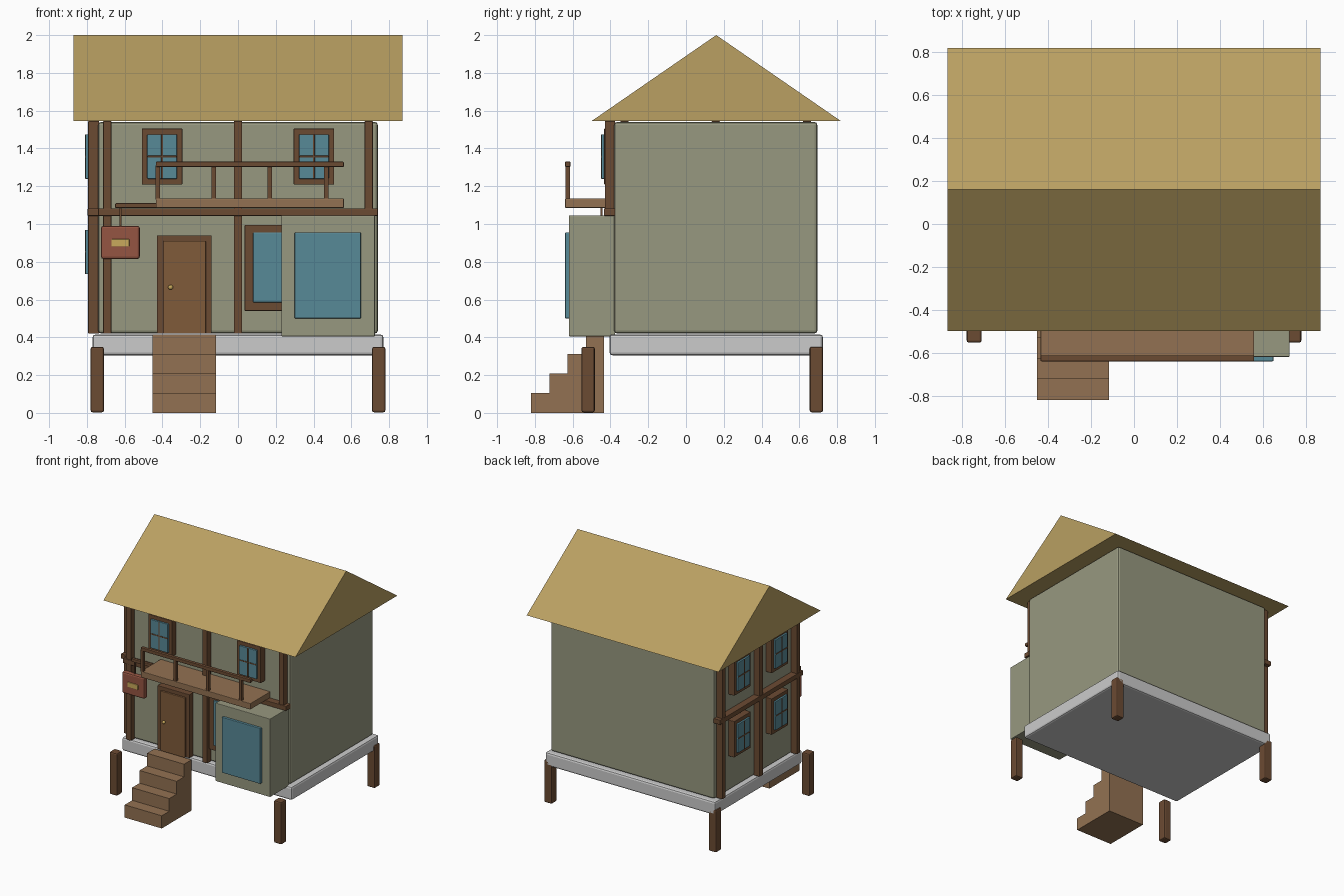
import bpy, bmesh
from mathutils import Matrix

if "Cube" in bpy.data.objects:
    bpy.data.objects.remove(bpy.data.objects["Cube"])


def material(name, r, g, b):
    m = bpy.data.materials.new(name)
    m.diffuse_color = [(c / 255) ** 2.2 for c in (r, g, b)] + [1]
    m.use_nodes = True
    m.node_tree.nodes["Principled BSDF"].inputs["Base Color"].default_value = m.diffuse_color
    return m


PLASTER = material("plaster", 150, 151, 127)
TIMBER = material("timber", 107, 76, 54)
PLANK = material("plank", 145, 113, 83)
DOOR = material("door_wood", 127, 91, 60)
THATCH = material("thatch", 184, 158, 98)
GLASS = material("glass", 88, 136, 150)
SIGN = material("sign_red", 148, 86, 68)
BRASS = material("brass", 200, 168, 92)


def finish(name, bm, mat, bevel=0):
    me = bpy.data.meshes.new(name)
    bm.to_mesh(me)
    bm.free()
    ob = bpy.data.objects.new(name, me)
    bpy.context.collection.objects.link(ob)
    if mat:
        me.materials.append(mat)
    if bevel:
        mod = ob.modifiers.new("bevel", 'BEVEL')
        mod.width, mod.segments = bevel, 2
    return ob


def box(name, x, y, z, mat=None, bevel=0.004):
    """Box from (min, max) ranges on each axis."""
    bm = bmesh.new()
    bmesh.ops.create_cube(bm, size=1)
    for v in bm.verts:
        v.co = [(a + b) / 2 + c * (b - a) for (a, b), c in zip((x, y, z), v.co)]
    return finish(name, bm, mat, bevel)


def around(c, w):
    return (c - w / 2, c + w / 2)


# Stone base, walls and stilts
box("foundation", (-.77, .77), (-.405, .725), (.305, .415), None, .015)
box("walls", (-.74, .74), (-.38, .695), (.42, 1.54), PLASTER, .015)
for sx in (-1, 1):
    for label, y in (("front", -.518), ("back", .69)):
        box(label + "_stilt", around(sx * .745, .07), around(y, .07), (.003, .35), TIMBER, .01)

# Gabled roof prism
bm = bmesh.new()
tri = [bm.verts.new((-.87, y, z)) for y, z in ((-.5, 1.545), (.82, 1.545), (.16, 2))]
face = bm.faces.new(tri)
side = bmesh.ops.extrude_face_region(bm, geom=[face])["geom"]
bmesh.ops.translate(bm, vec=(1.74, 0, 0), verts=[g for g in side if isinstance(g, bmesh.types.BMVert)])
bmesh.ops.recalc_face_normals(bm, faces=bm.faces)
finish("roof", bm, THATCH)

# Timber framing on the front and left walls
for x in (-.692, 0, .692):
    box("front_timber", around(x, .044), (-.43, -.375), (.42, 1.545), TIMBER)
box("front_crossbeam", (-.74, .74), (-.435, -.375), (1.043, 1.082), TIMBER)
for y in (-.325, .157, .64):
    box("side_timber", (-.793, -.735), around(y, .044), (.42, 1.545), TIMBER)
box("side_crossbeam", (-.796, -.735), (-.38, .695), (1.043, 1.082), TIMBER)


# Paned window: depth is measured outwards from the wall
def window(u, z, on_side=False):
    def part(name, du, w, zc, h, depth, mat):
        if on_side:
            box(name, (-.74 - depth, -.735), around(u + du, w), around(zc, h), mat, .003)
        else:
            box(name, around(u + du, w), (-.38 - depth, -.375), around(zc, h), mat, .003)
    part("window_frame", 0, .215, z, .295, .053, TIMBER)
    part("window_glass", 0, .157, z, .235, .068, GLASS)
    part("window_mullion", 0, .01, z, .235, .071, TIMBER)
    part("window_muntin", 0, .157, z, .01, .071, TIMBER)


for x in (-.402, .402):
    window(x, 1.357)
for y in (-.085, .4):
    for z in (.852, 1.357):
        window(y, z, True)

# Wide ground-floor window and the bay standing before it
box("shop_window_frame", (.035, .65), (-.425, -.375), (.54, .995), TIMBER)
box("shop_window_glass", (.08, .605), (-.435, -.38), (.585, .955), GLASS)
box("bay", (.23, .725), (-.62, -.375), (.405, 1.045), PLASTER)
box("bay_glass", (.30, .65), (-.64, -.61), (.50, .955), GLASS)

# Door with knob
box("door_frame", (-.43, -.14), (-.43, -.375), (.42, .94), TIMBER)
box("door", (-.395, -.17), (-.445, -.38), (.42, .91), DOOR)
bm = bmesh.new()
bmesh.ops.create_uvsphere(bm, u_segments=12, v_segments=8, radius=.013,
                          matrix=Matrix.Translation((-.357, -.452, .665)))
for f in bm.faces:
    f.smooth = True
finish("door_knob", bm, BRASS)

# Entrance steps
for i in range(4):
    y = -.82 + i * .0965
    box("step", (-.453, -.117), (y, y + .0965), (0, .104 * (i + 1)), PLANK, 0)

# Balcony
box("balcony_floor", (-.435, .56), (-.64, -.38), (1.085, 1.135), PLANK)
box("balcony_rail", (-.435, .56), (-.64, -.612), (1.302, 1.33), TIMBER)
for i in range(4):
    box("baluster", around(-.425 + i * .297, .024), around(-.626, .024), (1.13, 1.31), TIMBER, 0)

# Hanging sign
box("sign_bracket", (-.65, -.40), (-.455, -.43), (1.085, 1.11), TIMBER)
box("sign_hanger", around(-.622, .01), around(-.447, .01), (.98, 1.09), TIMBER, 0)
box("sign_board", (-.725, -.52), (-.47, -.425), (.815, .99), SIGN, .012)
box("sign_plate", (-.67, -.575), (-.478, -.46), (.88, .92), BRASS)
